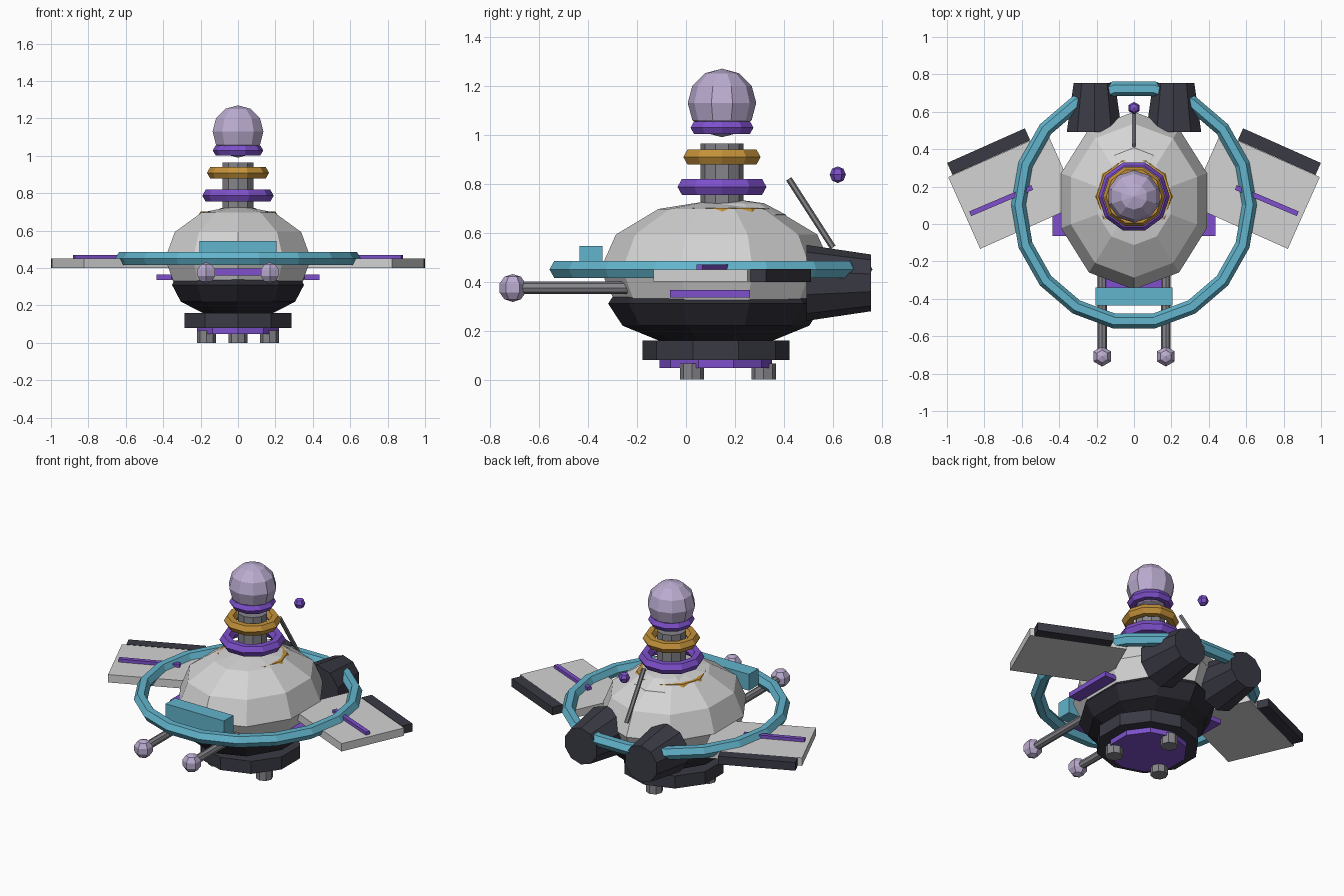
import bpy, math
from mathutils import Vector

if "Cube" in bpy.data.objects:
    bpy.data.objects.remove(bpy.data.objects["Cube"])


def material(name, hex_code):
    srgb = [int(hex_code[i:i + 2], 16) / 255 for i in (0, 2, 4)]
    lin = [c / 12.92 if c <= 0.04045 else ((c + 0.055) / 1.055) ** 2.4 for c in srgb]
    m = bpy.data.materials.new(name)
    m.diffuse_color = (*lin, 1)
    m.use_nodes = True
    m.node_tree.nodes["Principled BSDF"].inputs["Base Color"].default_value = m.diffuse_color
    return m


LIGHT = material("light_grey", "D4D4D4")
DARK = material("dark_hull", "2B2B33")
CHARCOAL = material("charcoal", "3A3A45")
STEEL = material("steel_grey", "85858B")
LILAC = material("lilac", "BBACD0")
PURPLE = material("purple", "7E50CC")
GOLD = material("gold", "C4923A")
TEAL = material("teal", "62B4CC")


def finish(name, mat):
    ob = bpy.context.object
    ob.name = name
    ob.data.materials.clear()
    ob.data.materials.append(mat)
    return ob


def ball(name, mat, loc, size, segs=10, rings=6):
    bpy.ops.mesh.primitive_uv_sphere_add(segments=segs, ring_count=rings, radius=1, location=loc)
    ob = finish(name, mat)
    ob.scale = size
    return ob


def cone(name, mat, loc, r1, r2, depth, sides=10, rot=(0, 0, 0)):
    bpy.ops.mesh.primitive_cone_add(vertices=sides, radius1=r1, radius2=r2, depth=depth,
                                    location=loc, rotation=rot)
    return finish(name, mat)


def rod(name, mat, a, b, r, sides=6):
    a, b = Vector(a), Vector(b)
    rot = (b - a).to_track_quat('Z', 'Y').to_euler()
    return cone(name, mat, (a + b) / 2, r, r, (b - a).length, sides, rot)


def ring(name, mat, loc, major, minor, segs=10):
    bpy.ops.mesh.primitive_torus_add(major_segments=segs, minor_segments=6, major_radius=major,
                                     minor_radius=minor, location=loc)
    return finish(name, mat)


def box(name, mat, loc, size, turn=0):
    bpy.ops.mesh.primitive_cube_add(size=1, location=loc, rotation=(0, 0, math.radians(turn)))
    ob = finish(name, mat)
    ob.scale = size
    return ob


# Hull
ball("upper_hull", LIGHT, (0, 0.125, 0.45), (0.41, 0.475, 0.285))
ball("rear_dome", LIGHT, (0, 0.2, 0.61), (0.2, 0.24, 0.127))
ball("lower_hull", DARK, (0, 0.122, 0.31), (0.371, 0.44, 0.18))
cone("base_block", CHARCOAL, (0, 0.122, 0.12), 0.3, 0.3, 0.08)
cone("base_plate", PURPLE, (0, 0.122, 0.066), 0.23, 0.23, 0.036)

# Three feet
for i in range(3):
    a = math.radians(90 + 120 * i)
    cone(f"foot_{i + 1}", STEEL, (0.195 * math.cos(a), 0.122 + 0.195 * math.sin(a), 0.033),
         0.05, 0.05, 0.066, 8)

# Mast with stacked rings and a round head
MY = 0.147
ring("hull_collar", GOLD, (0, MY, 0.682), 0.19, 0.022)
cone("mast", STEEL, (0, MY, 0.83), 0.087, 0.087, 0.27)
ring("lower_mast_ring", PURPLE, (0, MY, 0.787), 0.154, 0.037)
ring("middle_mast_ring", GOLD, (0, MY, 0.909), 0.131, 0.035)
ring("upper_mast_ring", PURPLE, (0, MY, 1.029), 0.105, 0.03)
ball("mast_head", LILAC, (0, MY, 1.13), (0.143, 0.14, 0.14))

# Large orbit ring and front block
orbit = ring("orbit_ring", TEAL, (0, 0.102, 0.45), 0.63, 0.04, 18)
orbit.scale = (0.98, 1, 1)
box("front_block", TEAL, (0, -0.388, 0.493), (0.41, 0.095, 0.104))
box("front_plate", PURPLE, (0, -0.325, 0.378), (0.3, 0.07, 0.038))

# Paired parts
for side, s in (("left", -1), ("right", 1)):
    # Wing panel, edge bar and stripe
    box(f"{side}_wing", LIGHT, (s * 0.643, 0.177, 0.425), (0.58, 0.42, 0.05), -24 * s)
    box(f"{side}_wing_bar", CHARCOAL, (s * 0.777, 0.387, 0.425), (0.455, 0.07, 0.052), -24 * s)
    box(f"{side}_wing_stripe", PURPLE, (s * 0.71, 0.125, 0.458), (0.36, 0.027, 0.024), -23 * s)
    box(f"{side}_hull_plate", PURPLE, (s * 0.395, 0.098, 0.35), (0.08, 0.325, 0.03))
    # Tapered engine
    cone(f"{side}_engine", CHARCOAL, (s * 0.212, 0.624, 0.395), 0.155, 0.116, 0.262, 10,
         (-math.pi / 2, 0, 0))
    # Front probe with round tip
    rod(f"{side}_probe_rod", STEEL, (s * 0.17, -0.2, 0.375), (s * 0.17, -0.68, 0.375), 0.025, 8)
    ball(f"{side}_probe_tip", LILAC, (s * 0.17, -0.708, 0.374), (0.057, 0.057, 0.057), 6, 5)

# Rear antenna with floating bead
rod("antenna_rod", STEEL, (0, 0.6, 0.54), (0, 0.42, 0.82), 0.013)
ball("antenna_bead", PURPLE, (0, 0.62, 0.837), (0.033, 0.033, 0.034), 6, 4)
